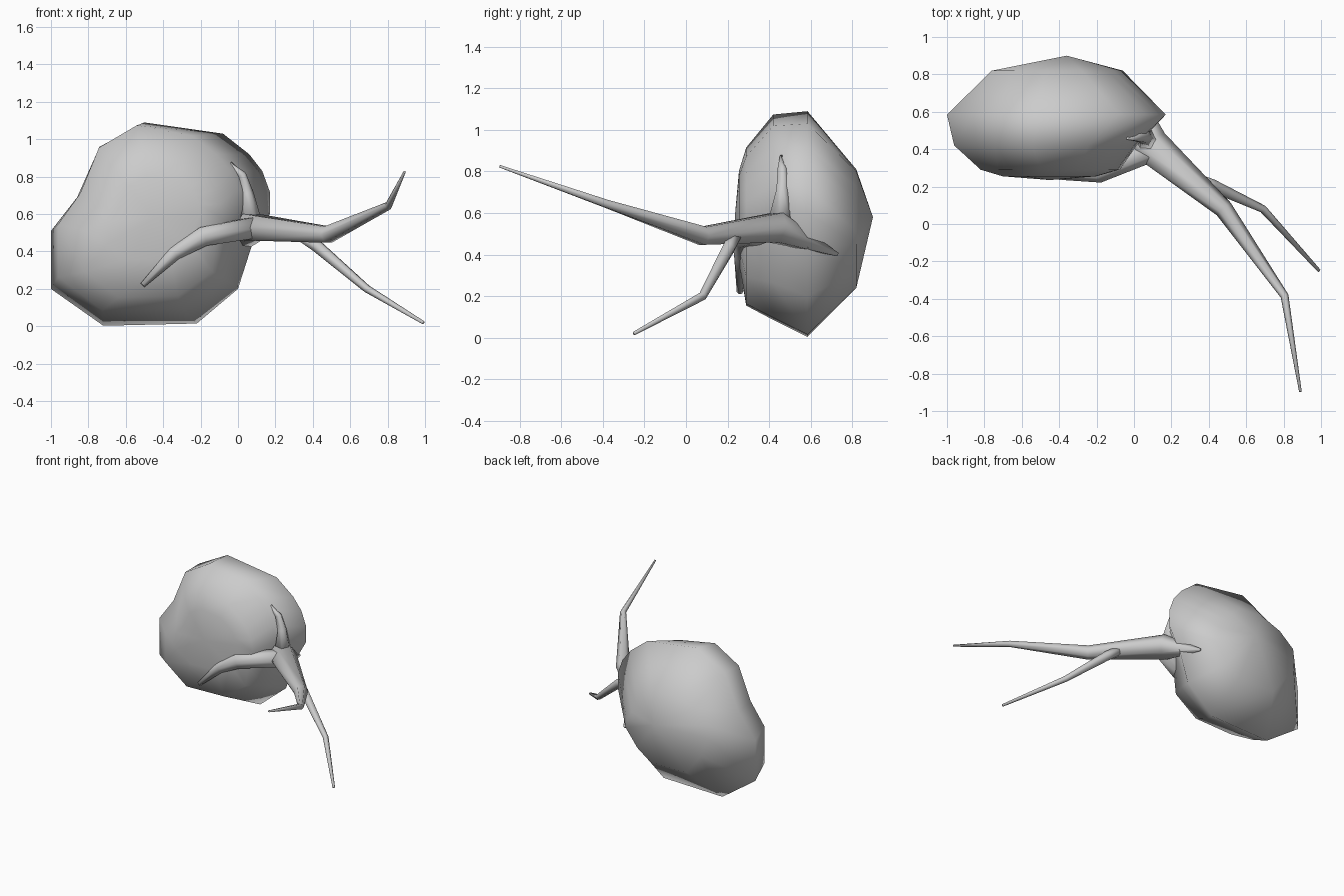
import bpy, bmesh, math
from mathutils import Vector

if "Cube" in bpy.data.objects:
    bpy.data.objects.remove(bpy.data.objects["Cube"])


def make(name, verts, faces):
    me = bpy.data.meshes.new(name)
    me.from_pydata([tuple(v) for v in verts], [], faces)
    bm = bmesh.new()
    bm.from_mesh(me)
    bmesh.ops.recalc_face_normals(bm, faces=bm.faces)
    bm.to_mesh(me)
    bm.free()
    me.shade_smooth()
    ob = bpy.data.objects.new(name, me)
    bpy.context.collection.objects.link(ob)
    return ob


def bridge(rings, n):
    return [(r * n + i, r * n + (i + 1) % n, (r + 1) * n + (i + 1) % n, (r + 1) * n + i)
            for r in range(rings - 1) for i in range(n)]


def limb(name, path, n=6):
    """Tapered tube through (x, y, z, radius[, sideways radius]) points."""
    pts = [Vector(p[:3]) for p in path]
    verts = []
    for k, p in enumerate(pts):
        a, b = pts[max(k - 1, 0)], pts[min(k + 1, len(pts) - 1)]
        d = ((p - a).normalized() + (b - p).normalized()).normalized()
        ref = Vector((0, 0, 1)) if abs(d.z) < 0.75 else Vector((0, 1, 0))
        u = d.cross(ref).normalized()
        w = u.cross(d)
        for i in range(n):
            t = math.tau * i / n
            verts.append(p + u * math.cos(t) * path[k][-1] + w * math.sin(t) * path[k][3])
    last = (len(pts) - 1) * n
    faces = bridge(len(pts), n)
    faces += [tuple(reversed(range(n))), tuple(range(last, last + n))]
    return make(name, verts, faces)


# Foliage clump: one outline in x/z, lofted along y, right half leaning at the front
outline = [(-1, .51), (-.86, .69), (-.74, .96), (-.5, 1.09), (-.08, 1.03), (.06, .92),
           (.13, .83), (.17, .72), (.17, .6), (.07, .42), (0, .2), (-.22, .015),
           (-.72, .003), (-1, .2)]
CX, CZ = -.415, .547
# y, centre x, centre z, scale x, scale z, lean
rings = [(.255, -.45, .58, .43, .41, .05), (.29, -.445, .535, .64, .70, .12),
         (.42, -.47, .58, .84, .91, .12), (.585, CX, CZ, 1, 1, 0)]
verts = [(cx + (x - CX) * sx - (z - CZ) * lean * (x > -.2), y, cz + (z - CZ) * sz)
         for y, cx, cz, sx, sz, lean in rings for x, z in outline]
# Angular ring on the back of the clump
back_ring = [(-.76, .55), (-.76, .65), (-.64, .75), (-.48, .81), (-.28, .80), (-.20, .73),
             (-.15, .66), (-.11, .58), (-.07, .51), (-.06, .45), (-.16, .32), (-.27, .24),
             (-.58, .24), (-.70, .40)]
verts += [(x, .82, z) for x, z in back_ring]
n = len(outline)
faces = bridge(len(rings) + 1, n)
front, back = len(verts), len(verts) + 1
verts += [(-.45, .235, .58), (-.36, .9, .58)]
last = len(rings) * n
for i in range(n):
    j = (i + 1) % n
    faces.append((front, j, i))
    faces.append((back, last + i, last + j))
make("foliage_clump", verts, faces)

# Main branch, running out of the clump to the front right
limb("main_branch", [(.01, .73, .40, .01), (.075, .43, .53, .083, .105),
                     (.48, .08, .49, .05), (.805, -.385, .645, .022), (.89, -.897, .825, .007)])
# Side twigs
limb("lower_twig", [(.32, .24, .50, .035), (.42, .205, .43, .034),
                    (.69, .08, .20, .021), (.99, -.25, .02, .009)])
limb("left_twig", [(.10, .40, .53, .065), (-.19, .28, .48, .06),
                   (-.34, .275, .39, .043), (-.51, .26, .22, .016)])
limb("upper_twig", [(.065, .45, .56, .062), (.05, .465, .71, .034),
                    (.02, .462, .81, .024), (-.04, .46, .875, .008)])
